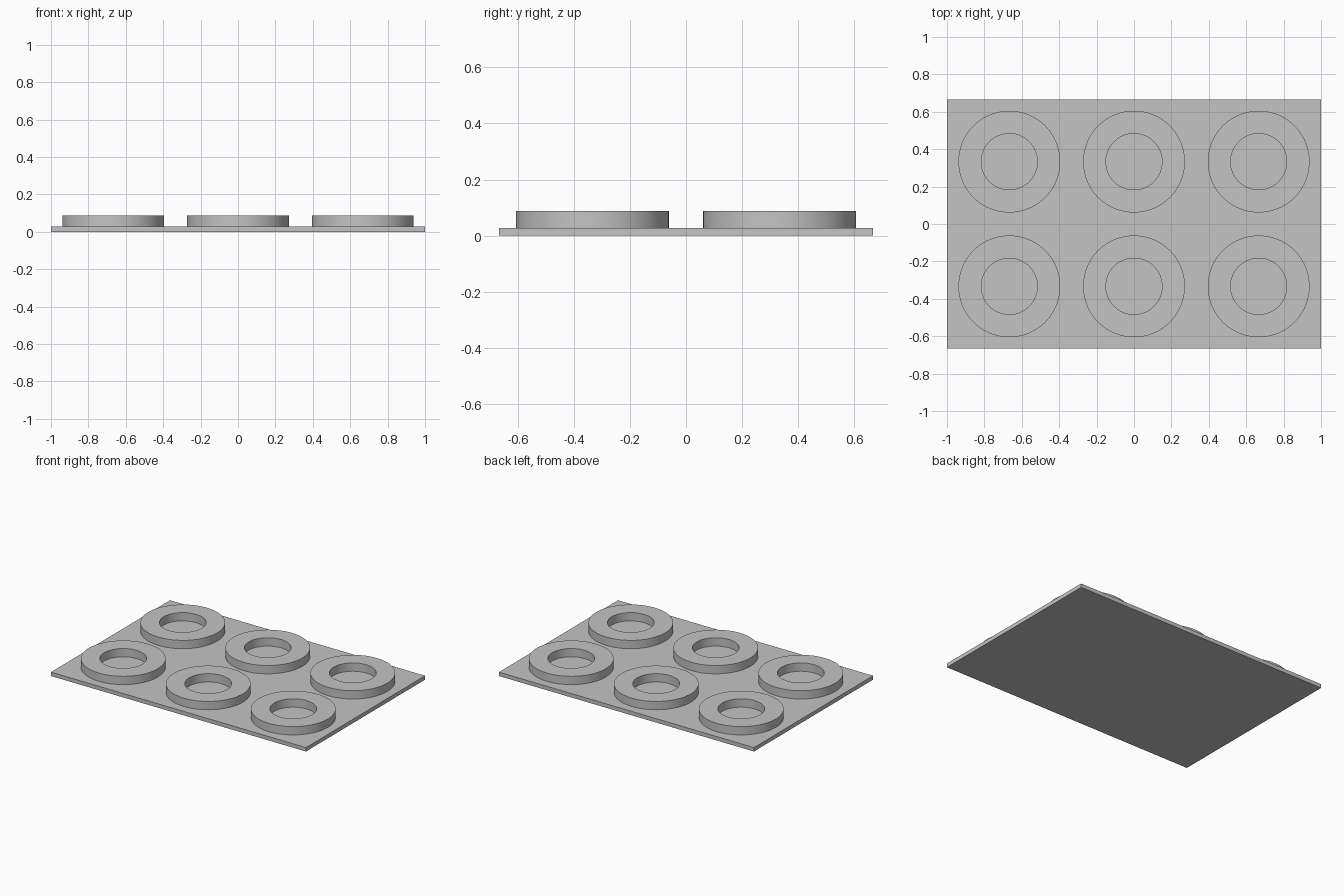
import bpy
import bmesh
from math import cos, sin, tau, radians

cube = bpy.data.objects.get("Cube")
if cube:
    bpy.data.objects.remove(cube, do_unlink=True)

PLATE_TOP = 0.028
RING_TOP = 0.087
OUTER, INNER = 0.272, 0.15
SEGMENTS = 96

grey = bpy.data.materials.new("plain grey")
grey.use_nodes = True
colour = (0.55, 0.55, 0.55, 1)
grey.diffuse_color = colour
grey.node_tree.nodes["Principled BSDF"].inputs["Base Color"].default_value = colour


def add_object(name, bm):
    bmesh.ops.recalc_face_normals(bm, faces=bm.faces)
    mesh = bpy.data.meshes.new(name)
    bm.to_mesh(mesh)
    bm.free()
    mesh.materials.append(grey)
    obj = bpy.data.objects.new(name, mesh)
    bpy.context.collection.objects.link(obj)
    return obj


def add_ring(name, x, y):
    # Revolve a rectangular section into a flat washer
    section = [(INNER, PLATE_TOP), (OUTER, PLATE_TOP), (OUTER, RING_TOP), (INNER, RING_TOP)]
    bm = bmesh.new()
    loops = []
    for i in range(SEGMENTS):
        a = tau * i / SEGMENTS
        loops.append([bm.verts.new((r * cos(a), r * sin(a), z)) for r, z in section])
    for i, here in enumerate(loops):
        ahead = loops[(i + 1) % SEGMENTS]
        for j in range(1, 4):  # underside is left open on the plate
            k = (j + 1) % 4
            bm.faces.new((here[j], ahead[j], ahead[k], here[k]))
    obj = add_object(name, bm)
    obj.location = (x, y, 0)
    return obj


# Base plate
bm = bmesh.new()
bmesh.ops.create_cube(bm, size=1)
for v in bm.verts:
    v.co.x *= 2
    v.co.y *= 4 / 3
    v.co.z = (v.co.z + 0.5) * PLATE_TOP
add_object("base_plate", bm)

# Two rows of three raised rings
rings = []
for row, y in (("front", -1 / 3), ("back", 1 / 3)):
    for column, x in (("right", -2 / 3), ("middle", 0), ("left", 2 / 3)):
        rings.append(add_ring(f"{row}_{column}_ring", x, y))

bpy.ops.object.select_all(action="DESELECT")
for ring in rings:
    ring.select_set(True)
bpy.context.view_layer.objects.active = rings[0]
bpy.ops.object.shade_smooth_by_angle(angle=radians(30))
